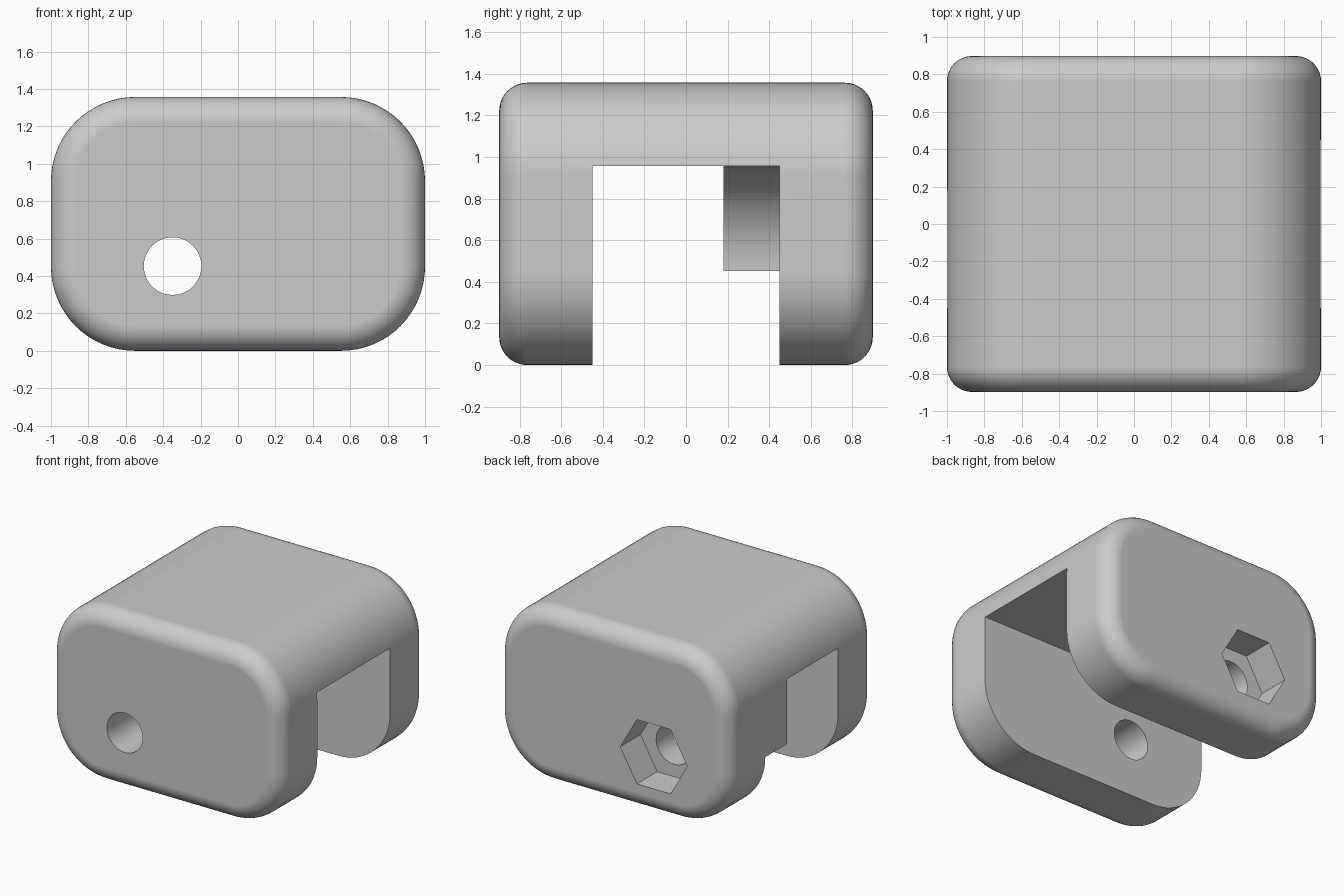
import bpy
import bmesh
from math import sin, cos, pi, radians

if "Cube" in bpy.data.objects:
    bpy.data.objects.remove(bpy.data.objects["Cube"], do_unlink=True)

WIDTH, DEPTH, HEIGHT = 2.0, 1.796, 1.357
CORNER, FILLET = 0.45, 0.135
SLOT, CEILING = 0.45, 0.957
PIN_X, PIN_Z = -0.35, 0.453

grey = bpy.data.materials.new("light grey")
grey.use_nodes = True
colour = (0.6, 0.6, 0.6, 1)
grey.diffuse_color = colour
grey.node_tree.nodes["Principled BSDF"].inputs["Base Color"].default_value = colour


def loft(name, rings):
    """Skin closed rings of points and cap both ends."""
    bm = bmesh.new()
    loops = [[bm.verts.new(p) for p in ring] for ring in rings]
    n = len(loops[0])
    for a, b in zip(loops, loops[1:]):
        for i in range(n):
            j = (i + 1) % n
            bm.faces.new((a[i], a[j], b[j], b[i]))
    bm.faces.new(loops[0])
    bm.faces.new(loops[-1])
    bmesh.ops.recalc_face_normals(bm, faces=bm.faces)
    mesh = bpy.data.meshes.new(name)
    bm.to_mesh(mesh)
    bm.free()
    mesh.materials.append(grey)
    obj = bpy.data.objects.new(name, mesh)
    bpy.context.collection.objects.link(obj)
    return obj


def prism(name, profile, y0, y1):
    return loft(name, [[(x, y, z) for x, z in profile] for y in (y0, y1)])


def polygon(radius, sides):
    return [(PIN_X + radius * cos(2 * pi * i / sides),
             PIN_Z + radius * sin(2 * pi * i / sides)) for i in range(sides)]


def rounded_ring(y, inset, steps=16):
    """Rounded rectangle in the xz plane, shrunk by inset."""
    r = CORNER - inset
    cx, cz = WIDTH / 2 - CORNER, HEIGHT / 2 - CORNER
    ring = []
    for q, (sx, sz) in enumerate([(1, 1), (-1, 1), (-1, -1), (1, -1)]):
        for i in range(steps + 1):
            a = (q + i / steps) * pi / 2
            ring.append((sx * cx + r * cos(a), y, HEIGHT / 2 + sz * cz + r * sin(a)))
    return ring


# Body: rounded block with filleted front and back rims
rim = []
for i in range(11):
    a = i / 10 * pi / 2
    rim.append((DEPTH / 2 - FILLET * (1 - sin(a)), FILLET * (1 - cos(a))))
rings = [rounded_ring(-y, d) for y, d in reversed(rim)]
rings += [rounded_ring(y, d) for y, d in rim]
body = loft("clevis_body", rings)

# Slot, with a curved stop left standing against the rear wall
slot = [(-1.2, -0.1), (1.2, -0.1), (1.2, CEILING), (-1.2, CEILING)]
reach = CEILING - PIN_Z
arc = [(PIN_X + reach * cos(pi / 2 + i / 20 * pi / 2),
        PIN_Z + reach * sin(pi / 2 + i / 20 * pi / 2)) for i in range(21)]
stop_slot = slot[:3] + arc + [(-1.2, PIN_Z)]

cutters = [
    prism("slot_cutter", slot, -SLOT, 0.18),
    prism("stop_cutter", stop_slot, 0, SLOT),
    prism("pin_hole_cutter", polygon(0.154, 48), -1.2, 1.2),
    prism("nut_pocket_cutter", polygon(0.29, 6), DEPTH / 2 - 0.25, 1.2),
]
for cutter in cutters:
    cutter.hide_render = True
    mod = body.modifiers.new(cutter.name, "BOOLEAN")
    mod.operation = "DIFFERENCE"
    mod.solver = "EXACT"
    mod.object = cutter

# Bake the cuts and drop the cutters
bpy.context.view_layer.update()
evaluated = body.evaluated_get(bpy.context.evaluated_depsgraph_get())
result = bpy.data.meshes.new_from_object(evaluated)
body.modifiers.clear()
body.data = result
for cutter in cutters:
    bpy.data.objects.remove(cutter, do_unlink=True)

# Smooth shading with crisp cut edges
for obj in bpy.context.selected_objects:
    obj.select_set(False)
bpy.context.view_layer.objects.active = body
body.select_set(True)
bpy.ops.object.shade_smooth_by_angle(angle=radians(30))
weighted = body.modifiers.new("weighted_normals", "WEIGHTED_NORMAL")
weighted.keep_sharp = True
